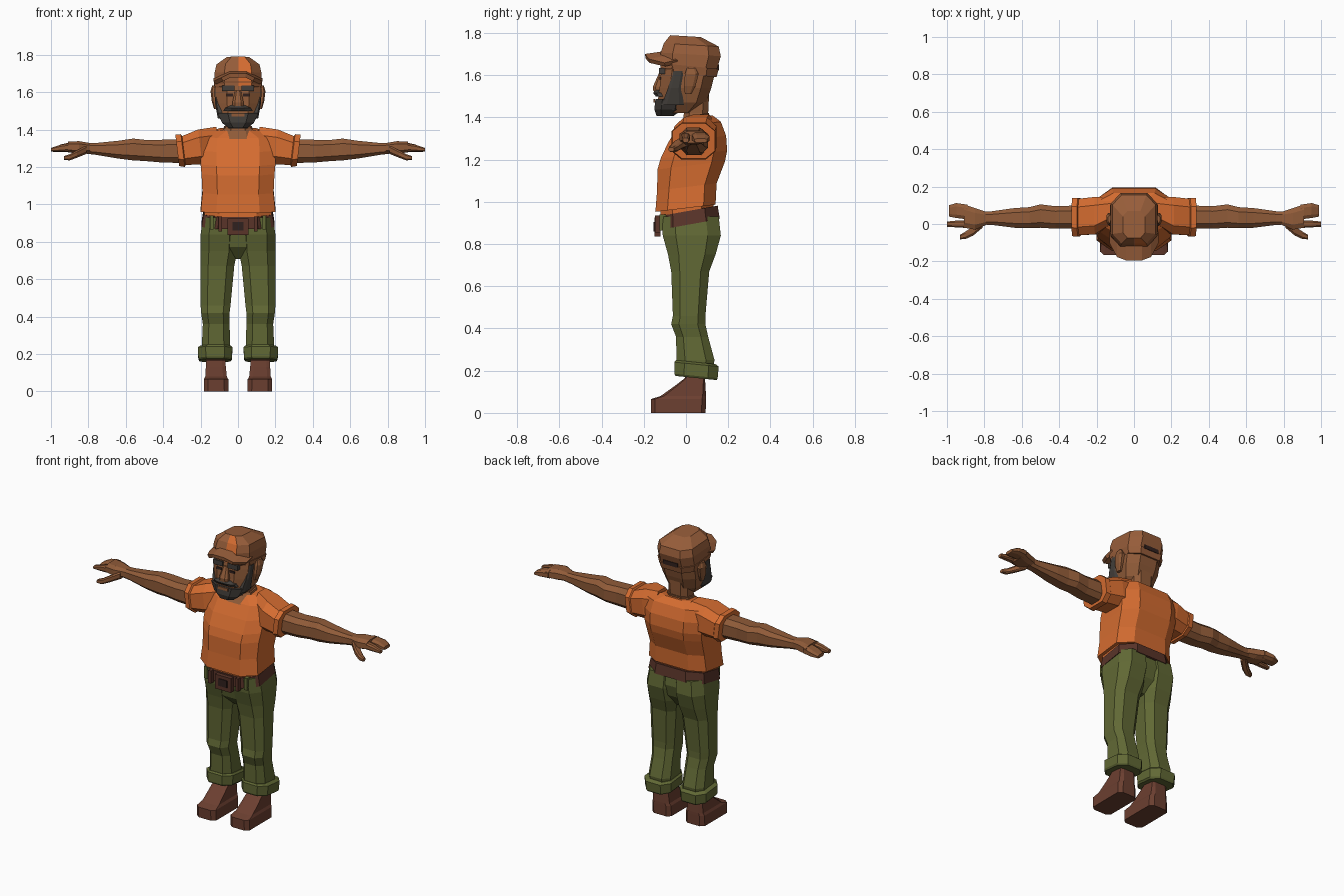
import bpy, bmesh, math
from mathutils import Vector


def material(name, rgb):
    m = bpy.data.materials.new(name)
    m.diffuse_color = (*rgb, 1)
    return m


SHIRT = material("orange cloth", (0.66, 0.15, 0.03))
SKIN = material("brown skin", (0.28, 0.105, 0.04))
CAP = material("cap brown", (0.31, 0.11, 0.042))
PANTS = material("olive cloth", (0.12, 0.14, 0.035))
LEATHER = material("belt leather", (0.10, 0.034, 0.022))
BOOT = material("boot leather", (0.15, 0.05, 0.03))
BEARD = material("dark grey hair", (0.055, 0.048, 0.042))
DARK = material("dark brown", (0.03, 0.015, 0.013))


def finish(name, bm, mat):
    bmesh.ops.recalc_face_normals(bm, faces=bm.faces)
    me = bpy.data.meshes.new(name)
    bm.to_mesh(me)
    bm.free()
    me.materials.append(mat)
    ob = bpy.data.objects.new(name, me)
    bpy.context.collection.objects.link(ob)
    return ob


def loft(name, mat, sections, axis="z", ch=(0.45, 0.45), tilt=0.0, s=1):
    """Skin chamfered-rectangle sections (pos, a0, a1, b0, b1) along an axis.
    Tilt shears z with y (axis z) or x with z (axis x); s mirrors x."""
    bm = bmesh.new()
    rings = []
    for p, a0, a1, b0, b1 in sections:
        ca, cb = (a1 - a0) / 2 * ch[0], (b1 - b0) / 2 * ch[1]
        outline = [(a0 + ca, b0), (a1 - ca, b0), (a1, b0 + cb), (a1, b1 - cb),
                   (a1 - ca, b1), (a0 + ca, b1), (a0, b1 - cb), (a0, b0 + cb)]
        ring = []
        for a, b in outline:
            if axis == "z":
                co = (a, b, p + tilt * b)
            elif axis == "x":
                co = (p + tilt * (b - 1.29), a, b)
            else:
                co = (a, p, b)
            ring.append(bm.verts.new((co[0] * s, co[1], co[2])))
        rings.append(ring)
    for r, q in zip(rings, rings[1:]):
        for i in range(8):
            j = (i + 1) % 8
            bm.faces.new((r[i], r[j], q[j], q[i]))
    bm.faces.new(rings[0])
    bm.faces.new(rings[-1])
    return finish(name, bm, mat)


def box(name, mat, lo, hi, s=1):
    bm = bmesh.new()
    bmesh.ops.create_cube(bm, size=1)
    for v in bm.verts:
        v.co = Vector([(l + h) / 2 + c * (h - l) for l, h, c in zip(lo, hi, v.co)])
        v.co.x *= s
    return finish(name, bm, mat)


# Shirt body, collar skin and neck
loft("shirt_body", SHIRT, [
    (0.97, -0.20, 0.20, -0.145, 0.14), (1.07, -0.19, 0.19, -0.137, 0.145),
    (1.17, -0.195, 0.195, -0.135, 0.185), (1.22, -0.20, 0.20, -0.12, 0.195),
    (1.29, -0.20, 0.20, -0.085, 0.19), (1.36, -0.19, 0.19, -0.04, 0.165),
    (1.395, -0.10, 0.10, 0.0, 0.125)], ch=(0.42, 0.4), tilt=0.12)
loft("collar_skin", SKIN, [(1.355, -0.085, 0.085, -0.045, 0.10),
                           (1.405, -0.075, 0.075, -0.005, 0.11)], tilt=0.15)
loft("neck", SKIN, [(1.34, -0.075, 0.075, -0.02, 0.115),
                    (1.42, -0.065, 0.065, -0.01, 0.105),
                    (1.52, -0.07, 0.07, -0.02, 0.11)])

# Pelvis and belt
loft("trouser_seat", PANTS, [
    (0.71, -0.06, 0.06, -0.03, 0.08), (0.78, -0.16, 0.16, -0.09, 0.135),
    (0.85, -0.195, 0.195, -0.105, 0.155), (0.93, -0.185, 0.185, -0.11, 0.145)], tilt=0.1)
loft("belt", LEATHER, [
    (0.89, -0.195, 0.195, -0.125, 0.16), (0.955, -0.185, 0.185, -0.125, 0.15)], tilt=0.18)
loft("shirt_lining", SHIRT, [(0.94, -0.18, 0.18, -0.12, 0.13),
                             (0.99, -0.18, 0.18, -0.12, 0.13)], tilt=0.15)
box("buckle", LEATHER, (-0.055, -0.15, 0.835), (0.055, -0.12, 0.925))
box("buckle_pin", DARK, (-0.03, -0.155, 0.86), (0.03, -0.148, 0.905))

# Head
loft("head", SKIN, [
    (1.42, -0.065, 0.065, -0.125, 0.04), (1.47, -0.10, 0.10, -0.135, 0.095),
    (1.54, -0.118, 0.118, -0.125, 0.12), (1.60, -0.12, 0.12, -0.12, 0.135),
    (1.66, -0.118, 0.118, -0.11, 0.14)], ch=(0.5, 0.4))
loft("nose", SKIN, [(1.525, -0.03, 0.03, -0.155, -0.10), (1.545, -0.03, 0.03, -0.157, -0.10),
                    (1.61, -0.015, 0.015, -0.128, -0.10)])

# Beard, moustache and mouth
loft("beard", BEARD, [
    (1.405, -0.05, 0.05, -0.14, -0.06), (1.435, -0.085, 0.085, -0.15, -0.02),
    (1.485, -0.109, 0.109, -0.145, -0.01)], ch=(0.5, 0.5), tilt=-0.02)
loft("moustache", BEARD, [
    (1.498, -0.08, 0.08, -0.142, -0.09), (1.515, -0.07, 0.07, -0.155, -0.09),
    (1.53, -0.035, 0.035, -0.148, -0.09)], ch=(0.5, 0.5))
box("lower_lip", SKIN, (-0.035, -0.153, 1.47), (0.035, -0.146, 1.487))

# Cap: crown with an orange half front panel, back strap and curved brim
crown = loft("cap_crown", CAP, [
    (1.625, -0.125, 0.125, -0.12, 0.143), (1.70, -0.125, 0.125, -0.12, 0.165),
    (1.745, -0.115, 0.115, -0.105, 0.155), (1.785, -0.06, 0.06, -0.075, 0.07)],
    ch=(0.42, 0.4), tilt=-0.06)
crown.data.materials.append(SHIRT)
bm = bmesh.new()
bm.from_mesh(crown.data)
bmesh.ops.bisect_plane(bm, geom=bm.verts[:] + bm.edges[:] + bm.faces[:],
                       plane_co=(0, 0, 0), plane_no=(1, 0, 0))
bm.normal_update()
for f in bm.faces:
    c = f.calc_center_median()
    if f.normal.y < -0.6 and abs(f.normal.x) < 0.2 and c.x > 0:
        f.material_index = 1
bm.to_mesh(crown.data)
bm.free()
loft("cap_band", CAP, [(1.605, -0.121, 0.121, -0.105, 0.145),
                       (1.645, -0.129, 0.129, -0.123, 0.155)], ch=(0.42, 0.4), tilt=-0.1)
box("cap_back_strap", DARK, (-0.05, 0.148, 1.625), (0.05, 0.157, 1.65))
bm = bmesh.new()
rows = []
for x, front, drop in ((-0.125, -0.10, 0.04), (-0.085, -0.175, 0.022), (-0.04, -0.193, 0.0),
                       (0.04, -0.193, 0.0), (0.085, -0.175, 0.022), (0.125, -0.10, 0.04)):
    rows.append([bm.verts.new((x, -0.04 if abs(x) > 0.1 else -0.09, 1.705 - drop)),
                 bm.verts.new((x, front, 1.69 - drop))])
for a, b in zip(rows, rows[1:]):
    bm.faces.new((a[0], a[1], b[1], b[0]))
brim = finish("cap_brim", bm, CAP)
solid = brim.modifiers.new("thickness", "SOLIDIFY")
solid.thickness = 0.022
solid.offset = 0

# Everything that comes in left and right pairs
for side, s in (("right", 1), ("left", -1)):
    # Face details
    box("eyebrow_" + side, BEARD, (0.018, -0.128, 1.605), (0.085, -0.10, 1.635), s)
    box("eye_" + side, DARK, (0.028, -0.126, 1.578), (0.062, -0.118, 1.592), s)
    loft("sideburn_" + side, BEARD, [
        (1.46, 0.07, 0.108, -0.115, -0.01), (1.54, 0.09, 0.123, -0.085, -0.02),
        (1.62, 0.10, 0.126, -0.06, -0.01)], s=s)
    loft("ear_" + side, SKIN, [
        (1.51, 0.11, 0.128, -0.005, 0.025), (1.55, 0.11, 0.14, -0.01, 0.045),
        (1.605, 0.11, 0.147, -0.005, 0.06), (1.635, 0.11, 0.138, 0.005, 0.045)], s=s)

    # Sleeve with hem
    loft("sleeve_" + side, SHIRT, [
        (0.10, 0.01, 0.14, 1.22, 1.415), (0.20, -0.055, 0.145, 1.215, 1.40),
        (0.29, -0.06, 0.135, 1.21, 1.365), (0.295, -0.068, 0.14, 1.20, 1.375),
        (0.325, -0.065, 0.138, 1.205, 1.372)], "x", tilt=0.12, s=s)

    # Arm and hand
    loft("arm_" + side, SKIN, [
        (0.28, -0.025, 0.10, 1.22, 1.35), (0.42, -0.025, 0.095, 1.225, 1.345),
        (0.50, -0.02, 0.105, 1.232, 1.345), (0.56, -0.022, 0.09, 1.235, 1.352),
        (0.64, -0.02, 0.085, 1.245, 1.34), (0.76, -0.005, 0.068, 1.265, 1.328),
        (0.82, -0.003, 0.065, 1.272, 1.328)], "x", s=s)
    loft("palm_" + side, SKIN, [
        (0.79, -0.005, 0.065, 1.275, 1.328), (0.85, -0.03, 0.085, 1.272, 1.338),
        (0.91, -0.02, 0.105, 1.278, 1.335)], "x", s=s)
    loft("fingers_" + side, SKIN, [
        (0.89, 0.025, 0.103, 1.28, 1.333), (0.95, 0.032, 0.112, 1.28, 1.32),
        (0.99, 0.04, 0.10, 1.28, 1.30)], "x", s=s)
    loft("index_finger_" + side, SKIN, [
        (0.88, -0.022, 0.02, 1.285, 1.33), (0.95, -0.018, 0.018, 1.282, 1.318),
        (1.0, -0.015, 0.013, 1.282, 1.302)], "x", s=s)
    loft("thumb_" + side, SKIN, [
        (0.81, -0.02, 0.035, 1.27, 1.315), (0.86, -0.062, -0.012, 1.25, 1.29),
        (0.90, -0.08, -0.04, 1.235, 1.268), (0.93, -0.082, -0.058, 1.238, 1.258)], "x", s=s)

    # Trouser leg with rolled cuff
    loft("trouser_leg_" + side, PANTS, [
        (0.19, 0.045, 0.19, -0.04, 0.125), (0.25, 0.042, 0.193, -0.045, 0.135),
        (0.36, 0.045, 0.188, -0.047, 0.105), (0.42, 0.045, 0.197, -0.07, 0.092),
        (0.46, 0.04, 0.20, -0.062, 0.092), (0.67, 0.02, 0.20, -0.07, 0.11),
        (0.75, 0.004, 0.20, -0.085, 0.14), (0.84, 0.0, 0.20, -0.11, 0.165),
        (0.93, 0.0, 0.186, -0.115, 0.155)], s=s)
    loft("trouser_cuff_" + side, PANTS, [
        (0.17, 0.04, 0.205, -0.05, 0.145), (0.18, 0.032, 0.212, -0.055, 0.15),
        (0.235, 0.03, 0.215, -0.055, 0.155), (0.245, 0.04, 0.20, -0.047, 0.14)],
        tilt=-0.1, s=s)

    # Boot
    loft("boot_" + side, BOOT, [
        (0.0, 0.05, 0.183, -0.165, 0.093), (0.065, 0.052, 0.182, -0.167, 0.095),
        (0.08, 0.06, 0.175, -0.12, 0.095), (0.13, 0.065, 0.172, -0.05, 0.092),
        (0.165, 0.068, 0.17, -0.005, 0.09), (0.21, 0.068, 0.17, 0.0, 0.09)],
        ch=(0.35, 0.15), s=s)

    # Belt loops
    box("front_belt_loop_" + side, LEATHER, (0.085, -0.148, 0.855), (0.105, -0.12, 0.935), s)
    box("side_belt_loop_" + side, PANTS, (0.13, -0.125, 0.865), (0.15, -0.095, 0.94), s)
